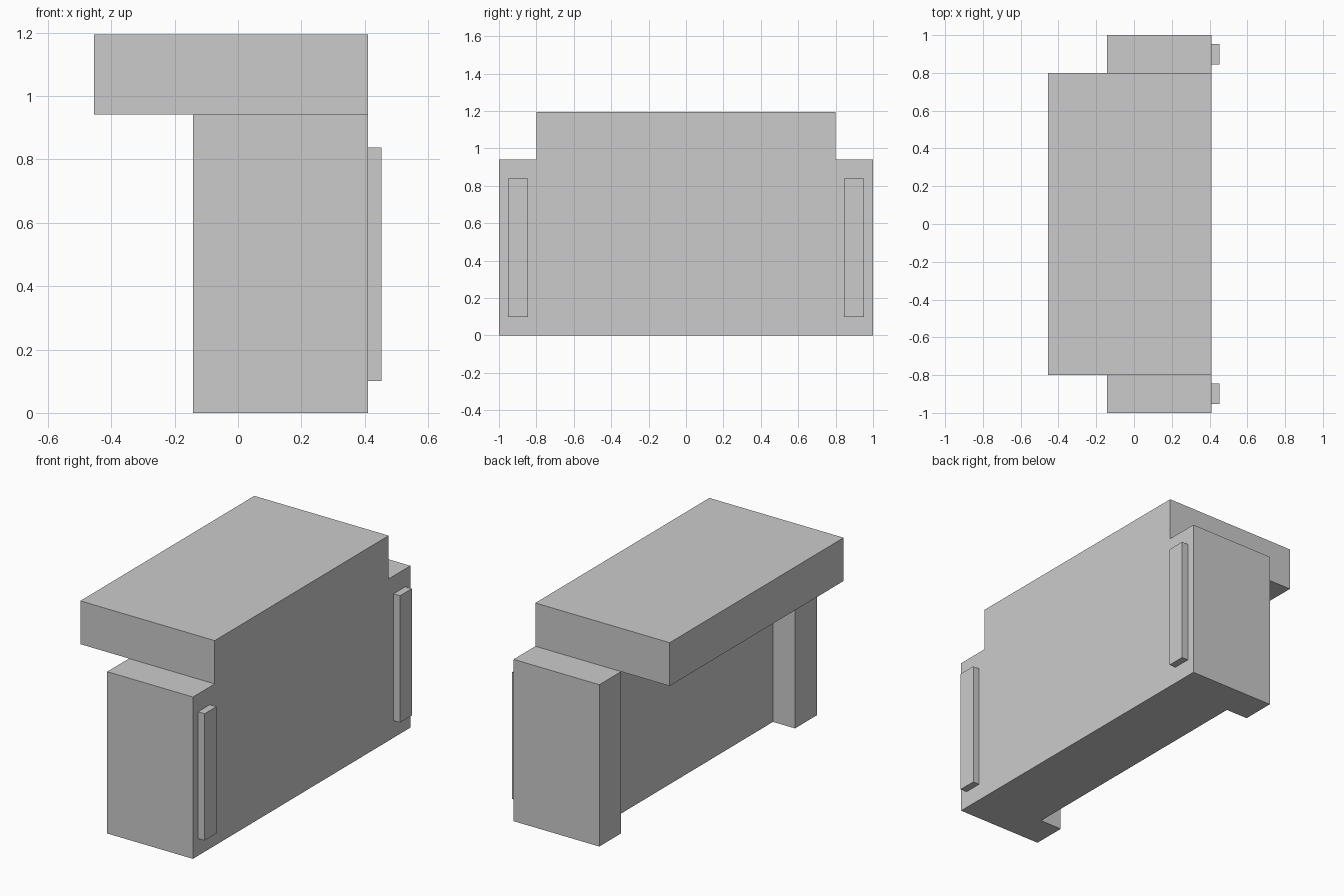
import bpy, bmesh

if "Cube" in bpy.data.objects:
    bpy.data.objects.remove(bpy.data.objects["Cube"])


def prism(name, outline, z0, z1):
    """Extrude a counter-clockwise plan outline from z0 to z1."""
    bm = bmesh.new()
    base = bm.faces.new([bm.verts.new((x, y, z0)) for x, y in outline])
    top = bmesh.ops.extrude_face_region(bm, geom=[base])["geom"]
    verts = [v for v in top if isinstance(v, bmesh.types.BMVert)]
    bmesh.ops.translate(bm, verts=verts, vec=(0, 0, z1 - z0))
    bmesh.ops.recalc_face_normals(bm, faces=bm.faces)
    # make sure the base cap exists exactly once
    mesh = bpy.data.meshes.new(name)
    bm.to_mesh(mesh)
    bm.free()
    obj = bpy.data.objects.new(name, mesh)
    bpy.context.collection.objects.link(obj)
    return obj


def rect(x0, x1, y0, y1):
    return [(x0, y0), (x1, y0), (x1, y1), (x0, y1)]


FRONT, LEG_BACK, PANEL_BACK = 0.41, -0.142, 0.0
LEDGE = 0.942

# Panel with a deep leg at each end (U-shaped plan)
body = prism("panel_and_legs", [
    (LEG_BACK, -1), (FRONT, -1), (FRONT, 1), (LEG_BACK, 1),
    (LEG_BACK, 0.8), (PANEL_BACK, 0.8), (PANEL_BACK, -0.8), (LEG_BACK, -0.8),
], 0, LEDGE)

# Overhanging top slab, joined cleanly to the body
slab = prism("top_slab", rect(-0.455, FRONT, -0.8, 0.8), LEDGE, 1.194)
union = body.modifiers.new("join_slab", "BOOLEAN")
union.operation = "UNION"
union.solver = "EXACT"
union.object = slab
bpy.context.view_layer.objects.active = body
bpy.ops.object.modifier_apply(modifier=union.name)
bpy.data.objects.remove(slab)
body.name = "body"

# Upright strips on the outer face
for side, y in (("left", -0.899), ("right", 0.899)):
    prism(side + "_strip", rect(FRONT, 0.452, y - 0.054, y + 0.054), 0.10, 0.838)
